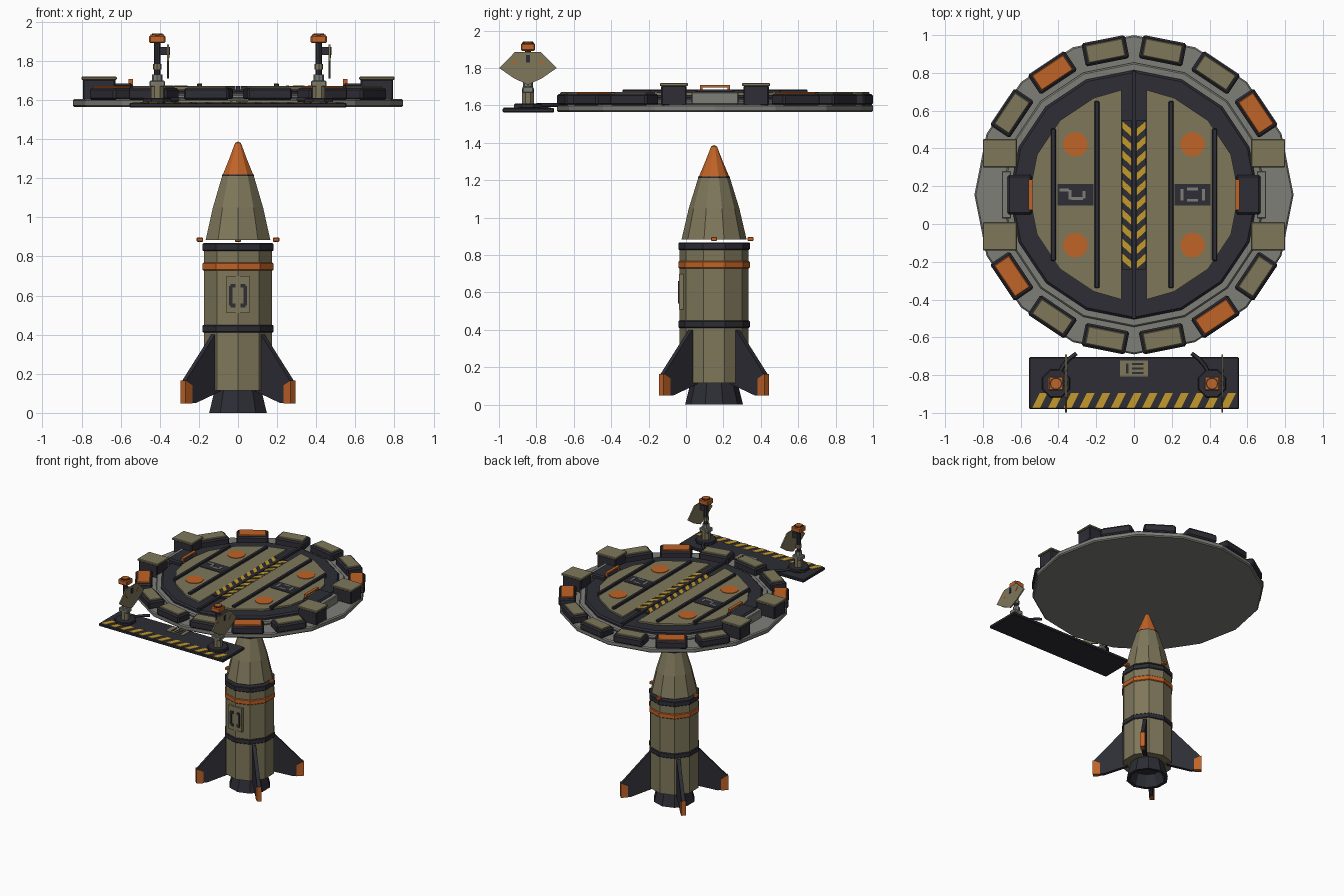
import bpy, bmesh, math
from mathutils import Matrix

if "Cube" in bpy.data.objects:
    bpy.data.objects.remove(bpy.data.objects["Cube"])


def material(name, r, g, b):
    m = bpy.data.materials.new(name)
    m.use_nodes = True
    m.diffuse_color = (r, g, b, 1)
    m.node_tree.nodes["Principled BSDF"].inputs["Base Color"].default_value = (r, g, b, 1)
    return m


TAN = material("khaki", .21, .185, .105)
ORANGE = material("orange", .53, .125, .02)
DARK = material("dark_slate", .026, .026, .036)
GREY = material("concrete_grey", .21, .21, .19)
YELLOW = material("hazard_yellow", .54, .32, .025)

PAD_Y = .155      # hatch centre
ROCKET_Y = .15    # rocket centre
DECK = 1.605      # top of the round base
DOOR = 1.668      # top of the doors


def finish(name, bm, mat, loc=(0, 0, 0), turn=0, bevel=0):
    bmesh.ops.remove_doubles(bm, verts=bm.verts, dist=1e-5)
    bmesh.ops.recalc_face_normals(bm, faces=bm.faces)
    mesh = bpy.data.meshes.new(name)
    bm.to_mesh(mesh)
    bm.free()
    mesh.materials.append(mat)
    ob = bpy.data.objects.new(name, mesh)
    bpy.context.collection.objects.link(ob)
    ob.location = loc
    ob.rotation_euler.z = turn
    if bevel:
        mod = ob.modifiers.new("edge", "BEVEL")
        mod.width, mod.segments = bevel, 1
    return ob


def box(name, mat, x, y, z, turn=0, bevel=0):
    """Box from (min, max) ranges; turn spins it about its own centre."""
    bm = bmesh.new()
    size = [r[1] - r[0] for r in (x, y, z)]
    bmesh.ops.create_cube(bm, size=1, matrix=Matrix.Diagonal((*size, 1)))
    return finish(name, bm, mat, [sum(r) / 2 for r in (x, y, z)], turn, bevel)


def block(name, mat, cx, cy, w, d, z0, z1, turn=0, bevel=0):
    return box(name, mat, (cx - w / 2, cx + w / 2), (cy - d / 2, cy + d / 2), (z0, z1), turn, bevel)


def prism(name, mat, pts, lo, hi, axis="z", loc=(0, 0, 0), turn=0):
    """Extrude an outline along an axis."""
    place = {"z": lambda u, v, w: (u, v, w),
             "y": lambda u, v, w: (u, w, v),
             "x": lambda u, v, w: (w, u, v)}[axis]
    bm = bmesh.new()
    a = [bm.verts.new(place(u, v, lo)) for u, v in pts]
    b = [bm.verts.new(place(u, v, hi)) for u, v in pts]
    bm.faces.new(a)
    bm.faces.new(b)
    for i in range(len(pts)):
        j = (i + 1) % len(pts)
        bm.faces.new((a[i], a[j], b[j], b[i]))
    return finish(name, bm, mat, loc, turn)


def lathe(name, mat, profile, sides, x=0, y=0, phase=0):
    """Faceted solid of revolution; the profile starts and ends on the axis."""
    bm = bmesh.new()
    verts = [bm.verts.new((r, 0, z)) for r, z in profile]
    edges = [bm.edges.new(p) for p in zip(verts, verts[1:])]
    bmesh.ops.spin(bm, geom=verts + edges, axis=(0, 0, 1), cent=(0, 0, 0),
                   angle=2 * math.pi, steps=sides)
    return finish(name, bm, mat, (x, y, 0), phase)


def drum(name, mat, r, z0, z1, sides, x=0, y=0, phase=0, c=0):
    prof = [(0, z0), (r - c, z0), (r, z0 + c), (r, z1 - c), (r - c, z1), (0, z1)]
    return lathe(name, mat, prof, sides, x, y, phase)


def stripes(name, n, length, width, lean, z, loc, turn=0):
    """Slanted yellow hazard plates laid out along local x."""
    pitch = length / n
    for i in range(n):
        c = (i + .5) * pitch - length / 2
        h, s = pitch / 4, lean / 2
        pts = [(c - h - s, -width / 2), (c + h - s, -width / 2),
               (c + h + s, width / 2), (c - h + s, width / 2)]
        pts = [(max(-length / 2, min(length / 2, u)), v) for u, v in pts]
        prism(f"{name}_{i}", YELLOW, pts, z, z + .003, loc=loc, turn=turn)


# ---- Rocket ----
QUARTER = math.pi / 2


def rocket_drum(name, mat, r, z0, z1, c=0):
    drum(name, mat, r, z0, z1, 10, 0, ROCKET_Y, QUARTER, c)


rocket_drum("rocket_body", TAN, .184, .115, .86)
for name, mat, z in (("lower_band", DARK, .43), ("orange_band", ORANGE, .748), ("upper_band", DARK, .848)):
    rocket_drum(name, mat, .191, z - .02, z + .02, .005)
lathe("nozzle", DARK, [(0, .1), (.1, .09), (.13, 0), (.155, 0), (.125, .118), (0, .118)],
      10, 0, ROCKET_Y, QUARTER)
lathe("nose_cone", TAN, [(0, .883), (.174, .883), (.135, 1.05), (.085, 1.212), (0, 1.212)],
      10, 0, ROCKET_Y, QUARTER)
rocket_drum("nose_seam", DARK, .085, 1.209, 1.219)
lathe("nose_tip", ORANGE, [(0, 1.217), (.082, 1.217), (.045, 1.305), (.016, 1.38), (0, 1.388)],
      10, 0, ROCKET_Y, QUARTER)
for i, (dx, dy) in enumerate(((.195, 0), (-.195, 0), (0, .195))):
    block(f"nose_clamp_{i}", ORANGE, dx, ROCKET_Y + dy, .033, .033, .875, .897, bevel=.004)

# fins on the diagonals with orange tips
for i in range(4):
    a = math.radians(45 + 90 * i)
    at = (0, ROCKET_Y, 0)
    prism(f"fin_{i}", DARK, [(.14, .4), (.18, .4), (.394, .16), (.394, .05), (.32, .05), (.14, .11)],
          -.014, .014, "y", at, a)
    prism(f"fin_tip_{i}", ORANGE, [(.345, .048), (.398, .048), (.398, .165), (.345, .14)],
          -.017, .017, "y", at, a)

# access panel on the rocket front
front = ROCKET_Y - .184
box("access_panel", TAN, (-.06, .06), (front - .004, front + .03), (.51, .7))
for s in (-1, 1):
    box("panel_bar", DARK, (s * .037 - .008, s * .037 + .008), (front - .008, front), (.55, .65))
    for z in (.55, .65):
        box("panel_hook", DARK, (s * .026 - .012, s * .026 + .012), (front - .008, front), (z - .01, z + .01))

# ---- Round base and ring ----
drum("round_base", GREY, .845, 1.565, DECK, 16, 0, PAD_Y, 0, .008)
drum("inner_step", GREY, .7, DECK, 1.63, 16, 0, PAD_Y, 0, .008)
drum("hatch_ring", DARK, .66, DECK, 1.655, 16, 0, PAD_Y, 0, .012)

# rim blocks, every fourth one orange
for k in range(16):
    if k in (0, 7, 8, 15):
        continue
    a = math.radians(11.25 + 22.5 * k)
    x, y = .777 * math.cos(a), PAD_Y + .777 * math.sin(a)
    block(f"rim_block_{k}", DARK, x, y, .125, .235, DECK - .005, 1.662, a, .01)
    block(f"rim_cap_{k}", ORANGE if k % 4 == 1 else TAN, x, y, .095, .2, 1.655, 1.671, a, .004)

# ---- Doors, locks and housings, mirrored ----
arc = [math.radians(-90 + 22.5 * i) for i in range(9)]
for s in (-1, 1):
    side = "left" if s > 0 else "right"
    outline = [(s * max(.555 * math.cos(t), .065), .555 * math.sin(t)) for t in arc]
    prism(f"{side}_door", TAN, outline, 1.64, DOOR, loc=(0, PAD_Y, 0))
    block(f"{side}_hazard_base", DARK, s * .039, PAD_Y, .05, .79, 1.64, DOOR)
    stripes(f"{side}_hazard", 10, .78, .05, -s * .045, DOOR, (s * .039, PAD_Y, 0), QUARTER)
    block(f"{side}_inner_rail", DARK, s * .196, PAD_Y, .026, .99, 1.65, 1.685, bevel=.004)
    block(f"{side}_outer_rail", DARK, s * .427, PAD_Y, .026, .7, 1.65, 1.685, bevel=.004)
    for dy in (-.267, .267):
        drum(f"{side}_door_disc", ORANGE, .065, DOOR - .002, DOOR + .004, 20, s * .31, PAD_Y + dy)
        cy = PAD_Y + .22 * (1 if dy > 0 else -1)
        block(f"{side}_housing", DARK, s * .71, cy, .165, .135, DECK - .005, 1.707, bevel=.006)
        block(f"{side}_housing_lid", TAN, s * .71, cy, .18, .15, 1.703, 1.72, bevel=.004)
    block(f"{side}_door_plate", DARK, s * .31, PAD_Y, .19, .115, DOOR - .002, DOOR + .004)
    # lock with grey bracket and orange handle
    block(f"{side}_lock_bracket", GREY, s * .675, PAD_Y, .05, .25, DECK, 1.672, bevel=.005)
    block(f"{side}_lock", DARK, s * .605, PAD_Y, .13, .21, 1.63, 1.685, bevel=.01)
    block(f"{side}_lock_handle", ORANGE, s * .548, PAD_Y, .022, .16, 1.697, 1.708)
    for dy in (-.074, .074):
        block(f"{side}_handle_leg", ORANGE, s * .548, PAD_Y + dy, .022, .012, 1.66, 1.7)
block("door_seam", DARK, 0, PAD_Y, .02, 1.31, 1.64, DOOR + .004)

# abstract grey bars on the door plates
for x, y, w, d in ((-.06, .025, .05, .016), (-.03, 0, .016, .05), (.01, -.02, .06, .016),
                   (.045, 0, .016, .04)):
    block("right_plate_bar", GREY, x - .31, PAD_Y + y, w, d, DOOR + .003, DOOR + .007)
for s in (-1, 1):
    block("left_plate_post", GREY, .31 + s * .057, PAD_Y, .016, .06, DOOR + .003, DOOR + .007)
    block("left_plate_bar", GREY, .31, PAD_Y + s * .03, .06, .014, DOOR + .003, DOOR + .007)

# ---- Front platform ----
TOP = 1.586
box("platform", DARK, (-.555, .555), (-.98, -.705), (1.562, TOP), bevel=.005)
stripes("platform_hazard", 13, 1.08, .08, .04, TOP, (0, -.935, 0))
block("platform_plate", TAN, 0, -.765, .15, .085, TOP - .002, TOP + .004)
for x, y, w, d in ((-.035, 0, .014, .055), (.02, .024, .06, .01), (.02, 0, .06, .01), (.02, -.024, .06, .01)):
    block("platform_plate_bar", DARK, x, -.765 + y, w, d, TOP + .003, TOP + .007)

# ---- Two sensor masts ----
MY = -.845
for s in (-1, 1):
    side = "left" if s > 0 else "right"
    x = s * .413
    drum(f"{side}_mast_foot", DARK, .08, TOP - .003, 1.61, 8, x, MY, QUARTER / 4, .006)
    drum(f"{side}_mast_base", TAN, .034, 1.6, 1.69, 8, x, MY, QUARTER / 4)
    block(f"{side}_mast_block", GREY, x, MY, .078, .06, 1.668, 1.7, bevel=.005)
    drum(f"{side}_mast_socket", GREY, .026, 1.69, 1.73, 8, x, MY)
    drum(f"{side}_mast", DARK, .017, 1.7, 1.9, 8, x, MY)
    drum(f"{side}_mast_collar", TAN, .022, 1.757, 1.785, 8, x, MY)
    block(f"{side}_head", ORANGE, x, MY, .082, .075, 1.892, 1.932, bevel=.006)
    drum(f"{side}_head_ring", DARK, .034, 1.925, 1.936, 10, x, MY)
    drum(f"{side}_head_cap", ORANGE, .027, 1.93, 1.941, 10, x, MY)
    # flat fan-shaped dish beside the mast
    fan = [(-.07, 1.885), (.07, 1.885), (.154, 1.8), (.075, 1.745), (0, 1.71), (-.075, 1.745), (-.154, 1.8)]
    prism(f"{side}_dish", TAN, fan, .049, .059, "x", (x, MY, 0))
    box(f"{side}_dish_arm", DARK, (x, x + .064), (MY - .01, MY + .01), (1.83, 1.87))
    for t in (-1, 1):
        mark = [(t * .06, 1.815), (t * .085, 1.84), (t * .08, 1.85), (t * .055, 1.822)]
        prism(f"{side}_dish_mark", ORANGE, mark, .057, .062, "x", (x, MY, 0))
    # cable back to the round base
    cu = bpy.data.curves.new(f"{side}_cable", "CURVE")
    cu.dimensions, cu.bevel_depth, cu.bevel_resolution = "3D", .011, 0
    sp = cu.splines.new("POLY")
    sp.points.add(3)
    for p, co in zip(sp.points, ((.4, -.8), (.375, -.75), (.345, -.715), (.305, -.685))):
        p.co = (s * co[0], co[1], 1.602, 1)
    cu.materials.append(DARK)
    bpy.context.collection.objects.link(bpy.data.objects.new(f"{side}_cable", cu))
